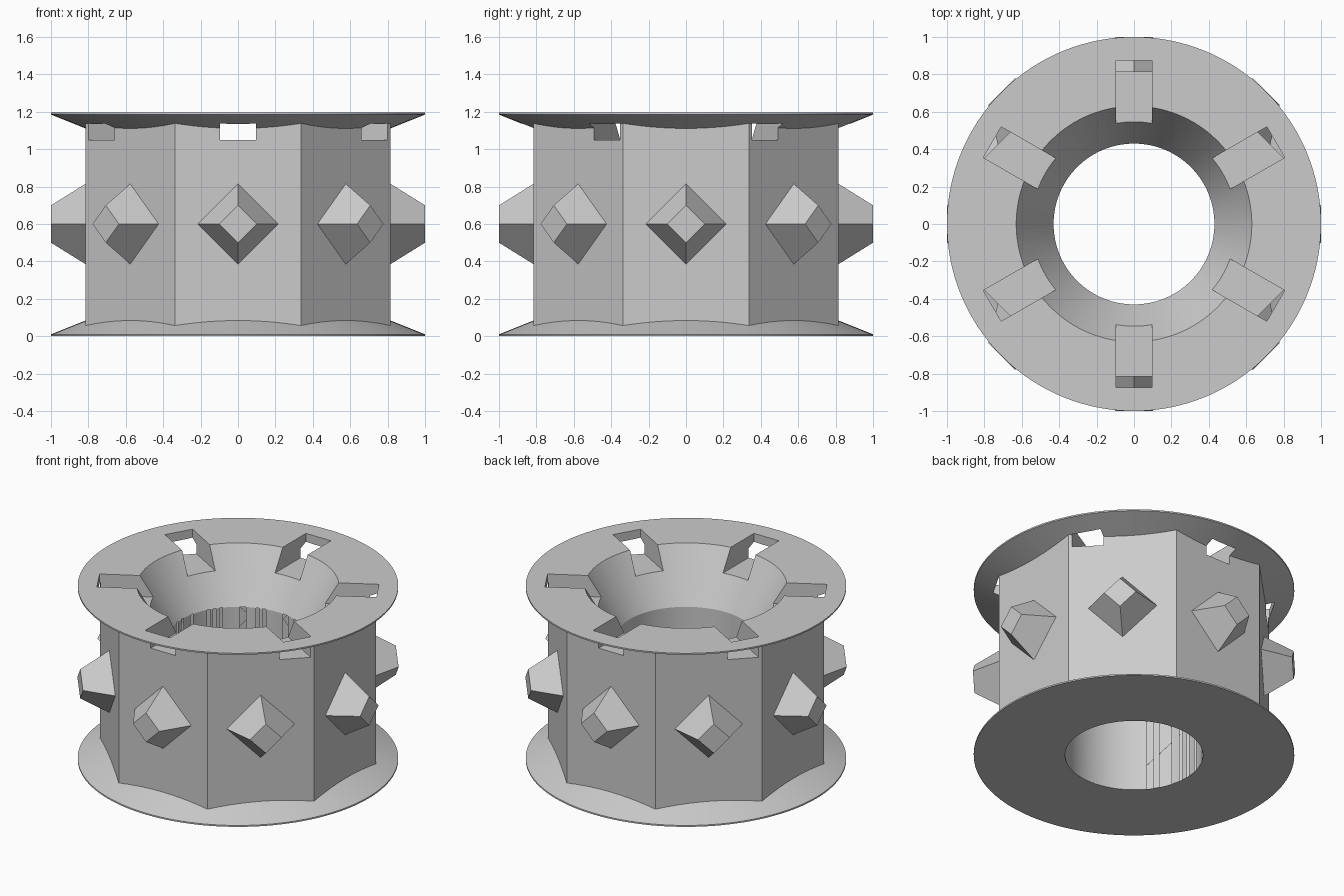
import bpy, bmesh, math
from mathutils import Matrix, Vector

if "Cube" in bpy.data.objects:
    bpy.data.objects.remove(bpy.data.objects["Cube"])

grey = bpy.data.materials.new("plain grey")
grey.use_nodes = True
grey.diffuse_color = (0.6, 0.6, 0.6, 1)
grey.node_tree.nodes["Principled BSDF"].inputs["Base Color"].default_value = grey.diffuse_color

HEIGHT = 1.195
APOTHEM = 0.815
SEGMENTS = 128


def add_object(name, bm):
    bmesh.ops.recalc_face_normals(bm, faces=bm.faces)
    mesh = bpy.data.meshes.new(name)
    bm.to_mesh(mesh)
    bm.free()
    mesh.materials.append(grey)
    obj = bpy.data.objects.new(name, mesh)
    bpy.context.collection.objects.link(obj)
    return obj


def lathe(name, profile):
    """Closed solid of revolution; the profile starts and ends on the axis."""
    bm = bmesh.new()
    verts = [bm.verts.new((r, 0, z)) for r, z in profile]
    edges = [bm.edges.new(pair) for pair in zip(verts, verts[1:])]
    bmesh.ops.spin(bm, geom=verts + edges, cent=(0, 0, 0), axis=(0, 0, 1),
                   angle=math.tau, steps=SEGMENTS)
    bmesh.ops.remove_doubles(bm, verts=bm.verts, dist=1e-5)
    return add_object(name, bm)


def combine(target, tool, operation):
    """Apply a boolean and discard the tool."""
    mod = target.modifiers.new(operation.title(), 'BOOLEAN')
    mod.operation, mod.object, mod.solver = operation, tool, 'EXACT'
    bpy.context.view_layer.objects.active = target
    bpy.ops.object.modifier_apply(modifier=mod.name)
    bpy.data.objects.remove(tool)


# Spool with thin-rimmed, tapering flanges
spool = lathe("spool_body", [
    (0, 0), (1, 0), (1, 0.01), (0.75, 0.11),
    (0.75, HEIGHT - 0.11), (1, HEIGHT - 0.01), (1, HEIGHT), (0, HEIGHT)])

# Eight-sided barrel between the flanges
bm = bmesh.new()
radius = APOTHEM / math.cos(math.pi / 8)
bmesh.ops.create_cone(bm, cap_ends=True, segments=8, radius1=radius, radius2=radius,
                      depth=HEIGHT - 0.04,
                      matrix=Matrix.Translation((0, 0, HEIGHT / 2))
                      @ Matrix.Rotation(math.pi / 8, 4, 'Z'))
combine(spool, add_object("barrel", bm), 'UNION')

# Straight bore with a funnel mouth (extended past both ends)
slope = 0.2 / 0.347
combine(spool, lathe("bore", [
    (0, -0.1), (0.43, -0.1), (0.43, HEIGHT - 0.347),
    (0.63 + 0.1 * slope, HEIGHT + 0.1), (0, HEIGHT + 0.1)]), 'DIFFERENCE')

# Six radial slots in the top
for i in range(6):
    bm = bmesh.new()
    bmesh.ops.create_cube(bm, size=1, matrix=(
        Matrix.Rotation(math.radians(30 + 60 * i), 4, 'Z')
        @ Matrix.Translation((0.5775, 0, 1.2))
        @ Matrix.Diagonal((0.595, 0.19, 0.3, 1))))
    combine(spool, add_object("slot", bm), 'DIFFERENCE')

bpy.ops.object.select_all(action='DESELECT')
spool.select_set(True)
bpy.context.view_layer.objects.active = spool
bpy.ops.object.shade_smooth_by_angle(angle=math.radians(15))

# One blunt diamond stud on each barrel face
for i in range(8):
    bm = bmesh.new()
    inner, outer = APOTHEM - 0.01, 1.0
    bmesh.ops.create_cone(bm, cap_ends=True, segments=4, radius1=0.221, radius2=0.1,
                          depth=outer - inner, matrix=(
                              Matrix.Rotation(math.radians(45 * i), 4, 'Z')
                              @ Matrix.Translation(Vector(((inner + outer) / 2, 0, 0.6)))
                              @ Matrix.Rotation(math.pi / 2, 4, 'Y')))
    add_object(f"stud_{i + 1}", bm)
